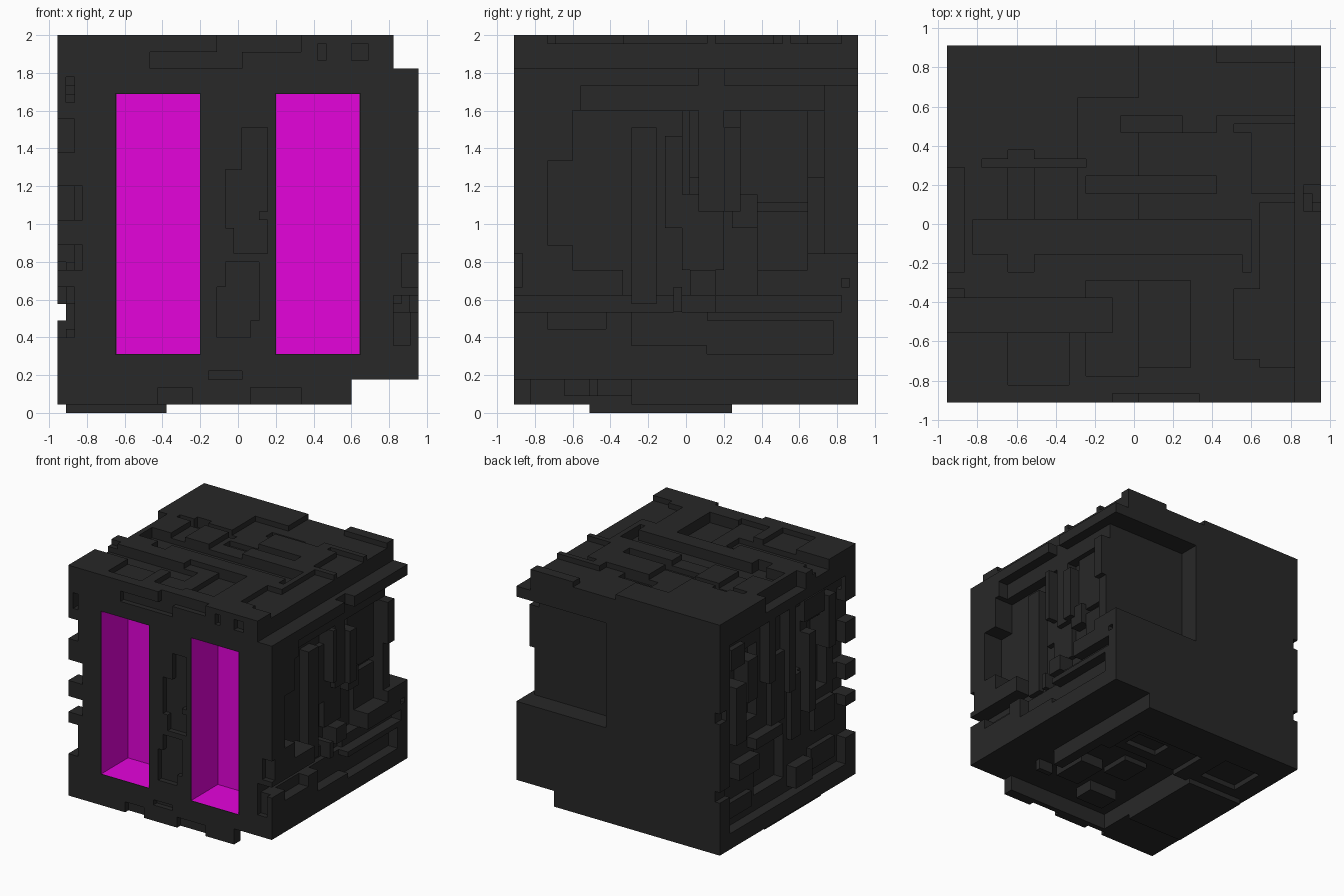
import bpy, bmesh
from mathutils import Matrix

if "Cube" in bpy.data.objects:
    bpy.data.objects.remove(bpy.data.objects["Cube"])

# The model sits on a 43 x 41 x 45 grid; one cell is 2/45 of a unit.
CELL = 2 / 45
TO_WORLD = Matrix.Scale(CELL, 4) @ Matrix.Translation((-21.5, -20.5, 0))


def material(name, rgb):
    m = bpy.data.materials.new(name)
    m.diffuse_color = (*rgb, 1)
    m.use_nodes = True
    m.node_tree.nodes["Principled BSDF"].inputs["Base Color"].default_value = m.diffuse_color
    return m


dark = material("dark_metal", (0.021, 0.021, 0.021))
magenta = material("magenta_glow", (0.78, 0.001, 0.71))


def boxes(name, spans):
    """One object holding a box for every (x0, x1, y0, y1, z0, z1) in cells."""
    bm = bmesh.new()
    for x0, x1, y0, y1, z0, z1 in spans:
        mat = Matrix.Translation(((x0 + x1) / 2, (y0 + y1) / 2, (z0 + z1) / 2))
        mat = mat @ Matrix.Diagonal((x1 - x0, y1 - y0, z1 - z0, 1))
        bmesh.ops.create_cube(bm, size=1, matrix=mat)
    me = bpy.data.meshes.new(name)
    bm.to_mesh(me)
    bm.free()
    ob = bpy.data.objects.new(name, me)
    bpy.context.collection.objects.link(ob)
    return ob


# Large steps: top right edge, bottom right edge, back corner, left notch
steps = [(40, 44, -1, 42, 41, 46), (35, 44, -1, 42, 0, 4),
         (24, 44, 37, 42, 19, 39), (-1, 1, -1, 42, 11, 13)]

# Top recesses: x0, x1, y0, y1, floor height
top = [
    (36, 41, 4, 23, 44), (33, 36, 5, 13, 44), (35, 41, 24, 32, 44),
    (33, 35, 31, 32, 44), (31, 41, 33, 39, 44), (22, 31, 33, 42, 44),
    (15, 22, 21, 35, 44), (22, 31, 31, 33, 44), (20, 27, 31, 33, 43),
    (16, 31, 24, 26, 43), (4, 16, 27, 28, 43), (7, 10, 28, 29, 43),
    (7, 10, 21, 27, 44), (3, 35, 17, 21, 43), (34, 35, 15, 17, 43),
    (7, 10, 15, 17, 43), (-1, 2, 15, 27, 42), (-1, 19, 8, 12, 43),
    (-1, 2, 12, 13, 44), (16, 22, 3, 14, 44), (22, 28, 4, 14, 43),
    (7, 14, 2, 8, 44),
]
# Front recesses, one cell deep: x0, x1, z0, z1
front = [
    (19, 29, 43, 46), (11, 22, 41, 43), (31, 32, 42, 44), (35, 37, 42, 44),
    (22, 25, 24, 34), (20, 22, 22, 29), (21, 24, 19, 24), (24, 25, 19, 23),
    (20, 24, 13, 18), (19, 23, 9, 13), (19, 22, 13, 15), (23, 24, 11, 13),
    (18, 22, 4, 5), (12, 16, 0, 3), (23, 29, 0, 3),
    (41, 44, 15, 19), (40, 42, 8, 12), (40, 44, 12, 14),
]
# Right recesses: floor x, y0, y1, z0, z1
right = [
    (39, 7, 35, 17, 36), (41, 8, 42, 36, 39), (41, 22, 25, 39, 42),
    (39, 4, 7, 20, 30), (39, 13, 29, 14, 17), (40, -1, 24, 12, 14),
    (41, 24, 39, 12, 14), (41, 4, 11, 10, 12), (41, 14, 23, 8, 12),
    (41, 23, 38, 7, 11), (42, 39, 40, 15, 16), (42, 35, 37, 19, 28),
]
# Left recesses: floor x, y0, y1, z0, z1
left = [
    (2, 3, 38, 4, 40), (4, 6, 12, 20, 34), (4, 19, 28, 7, 17),
    (4, 27, 35, 22, 36), (3, 14, 18, 26, 38),
    (2, -1, 4, 31, 35), (3, -1, 4, 23, 27), (3, -1, 4, 17, 20),
    (2, -1, 4, 9, 15), (1, 39, 42, 26, 28),
]
# Bottom recesses: x0, x1, y0, y1, ceiling height
bottom = [
    (13, 36, 2, 14, 4), (13, 33, 14, 25, 4), (16, 31, 25, 33, 2),
    (22, 29, 27, 31, 3), (4, 12, 28, 35, 2),
]

cuts = list(steps)
cuts += [(a, b, c, d, z, 46) for a, b, c, d, z in top]
cuts += [(a, b, -1, 1, c, d) for a, b, c, d in front]
cuts += [(x, 44, a, b, c, d) for x, a, b, c, d in right]
cuts += [(-1, x, a, b, c, d) for x, a, b, c, d in left]
cuts += [(a, b, c, d, 0, z) for a, b, c, d, z in bottom]
# Window niches, a hair wider than their trays
windows = [(7, 17), (26, 36)]
E = 0.0625
cuts += [(a - E, b + E, -1, 8 + E, 7 - E, 38 + E) for a, b in windows]
# Hole behind the upper left front edge
cuts.append((1, 2, -1, 4, 37, 40))

# Body block carved by every cutter
body = boxes("body", [(0, 43, 0, 41, 1, 45)])
cutters = []
for span in cuts:
    c = boxes("cutter", [span])
    c.hide_render = True
    cutters.append(c)
    m = body.modifiers.new("cut", 'BOOLEAN')
    m.operation = 'DIFFERENCE'
    m.solver = 'EXACT'
    m.object = c
dg = bpy.context.evaluated_depsgraph_get()
dg.update()
carved = bpy.data.meshes.new_from_object(body.evaluated_get(dg))
body.modifiers.clear()
body.data = carved
for c in cutters:
    bpy.data.objects.remove(c)

# Raised panels in the right recess: outer x, y0, y1, z0, z1
right_panels = [
    (41, 14, 17, 13, 34), (40, 18, 20, 22, 33), (42, 20, 21, 26, 36),
    (40, 21, 22, 28, 36), (41, 22, 25, 24, 36), (42, 25, 27, 24, 34),
    (40, 27, 35, 25, 36), (41, 26, 29, 22, 26), (40, 29, 35, 17, 24),
    (40, 20, 25, 17, 26), (42, 21, 24, 14, 17), (42, 19, 20, 12, 15),
]
# Raised panels in the left recess: outer x, y0, y1, z0, z1
left_panels = [
    (0, 6, 8, 28, 38), (1, 8, 14, 35, 39), (0, 12, 14, 18, 33),
    (1, 15, 18, 14, 26), (0, 18, 20, 24, 40), (1, 20, 24, 19, 32),
    (0, 24, 26, 28, 40), (0, 22, 30, 17, 19), (1, 28, 31, 26, 34),
    (0, 33, 36, 20, 31), (1, 5, 12, 6, 10), (1, 5, 11, 13, 18),
    (0, 29, 35, 13, 16), (1, 30, 37, 6, 9), (0, 13, 18, 5, 9),
    (1, 32, 36, 34, 38),
]
# Blocks standing in the bottom recess: x0, x1, y0, y1, lower z
bottom_blocks = [(17, 23, 6, 10, 2), (26, 31, 10, 17, 2), (19, 24, 15, 21, 3),
                 (32, 35, 9, 10, 2)]
parts = [
    body,
    boxes("right_panels", [(38.5, x, a, b, c, d) for x, a, b, c, d in right_panels]),
    boxes("left_panels", [(x, 4.5, a, b, c, d) for x, a, b, c, d in left_panels]),
    boxes("bottom_blocks", [(a, b, c, d, z, 4.5) for a, b, c, d, z in bottom_blocks]),
    boxes("bottom_plate", [(1, 13, 9, 26, 0, 1.5)]),
]
for ob in parts:
    ob.data.materials.clear()
    ob.data.materials.append(dark)

# Magenta window trays: boxes with the front side open, facing inward
for (a, b), side in zip(windows, ("left", "right")):
    tray = boxes(side + "_window", [(a, b, 0, 8, 7, 38)])
    bm = bmesh.new()
    bm.from_mesh(tray.data)
    bm.normal_update()
    bmesh.ops.delete(bm, geom=[f for f in bm.faces if f.normal.y < -0.5],
                     context='FACES_ONLY')
    bmesh.ops.reverse_faces(bm, faces=bm.faces[:])
    bm.to_mesh(tray.data)
    bm.free()
    tray.data.materials.append(magenta)
    parts.append(tray)

for ob in parts:
    ob.data.transform(TO_WORLD)
    ob.data.update()
